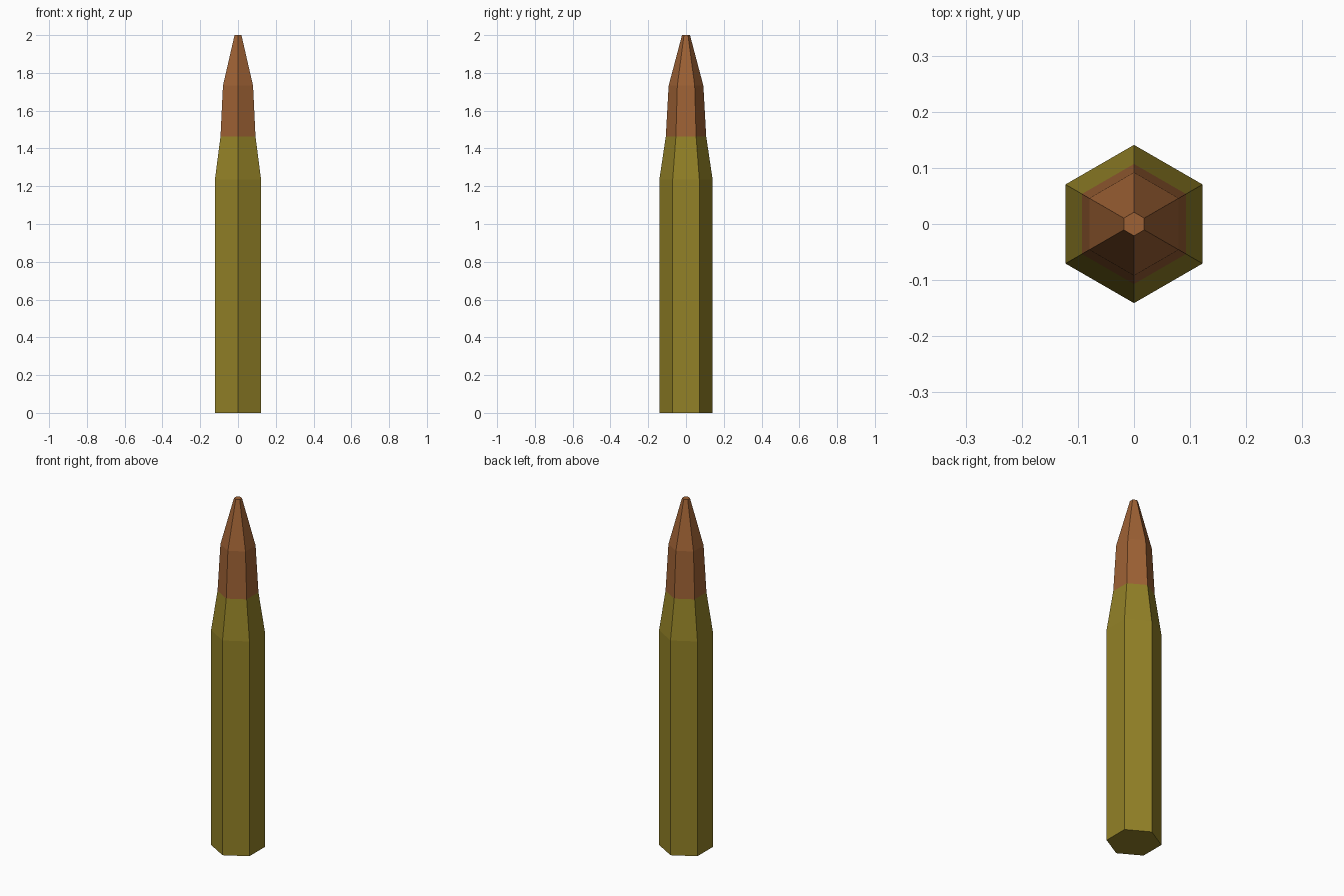
import bpy, bmesh
from math import sin, cos, tau

if "Cube" in bpy.data.objects:
    bpy.data.objects.remove(bpy.data.objects["Cube"])

SIDES = 6


def material(name, color):
    m = bpy.data.materials.new(name)
    m.diffuse_color = (*color, 1)
    m.use_nodes = True
    m.node_tree.nodes["Principled BSDF"].inputs["Base Color"].default_value = m.diffuse_color
    return m


def lathe(name, profile, mat, cap_bottom=True, cap_top=True):
    """Six-sided turned part from (radius, height) pairs, corners on +-y."""
    bm = bmesh.new()
    rings = [[bm.verts.new((r * sin(tau * i / SIDES), -r * cos(tau * i / SIDES), z))
              for i in range(SIDES)] for r, z in profile]
    for lo, hi in zip(rings, rings[1:]):
        for i in range(SIDES):
            j = (i + 1) % SIDES
            bm.faces.new((lo[i], lo[j], hi[j], hi[i]))
    if cap_bottom:
        bm.faces.new(rings[0][::-1])
    if cap_top:
        bm.faces.new(rings[-1])
    mesh = bpy.data.meshes.new(name)
    bm.to_mesh(mesh)
    bm.free()
    mesh.materials.append(mat)
    obj = bpy.data.objects.new(name, mesh)
    bpy.context.collection.objects.link(obj)
    return obj


brass = material("brass", (0.29, 0.22, 0.02))
copper = material("copper", (0.34, 0.12, 0.035))

# Straight case with tapered shoulder, open where the tip is seated
lathe("case", [(0.141, 0), (0.141, 1.235), (0.107, 1.463)], brass, cap_top=False)
# Two-stage tapered tip with a small flat end
lathe("tip", [(0.107, 1.463), (0.092, 1.732), (0.021, 2.0)], copper, cap_bottom=False)
